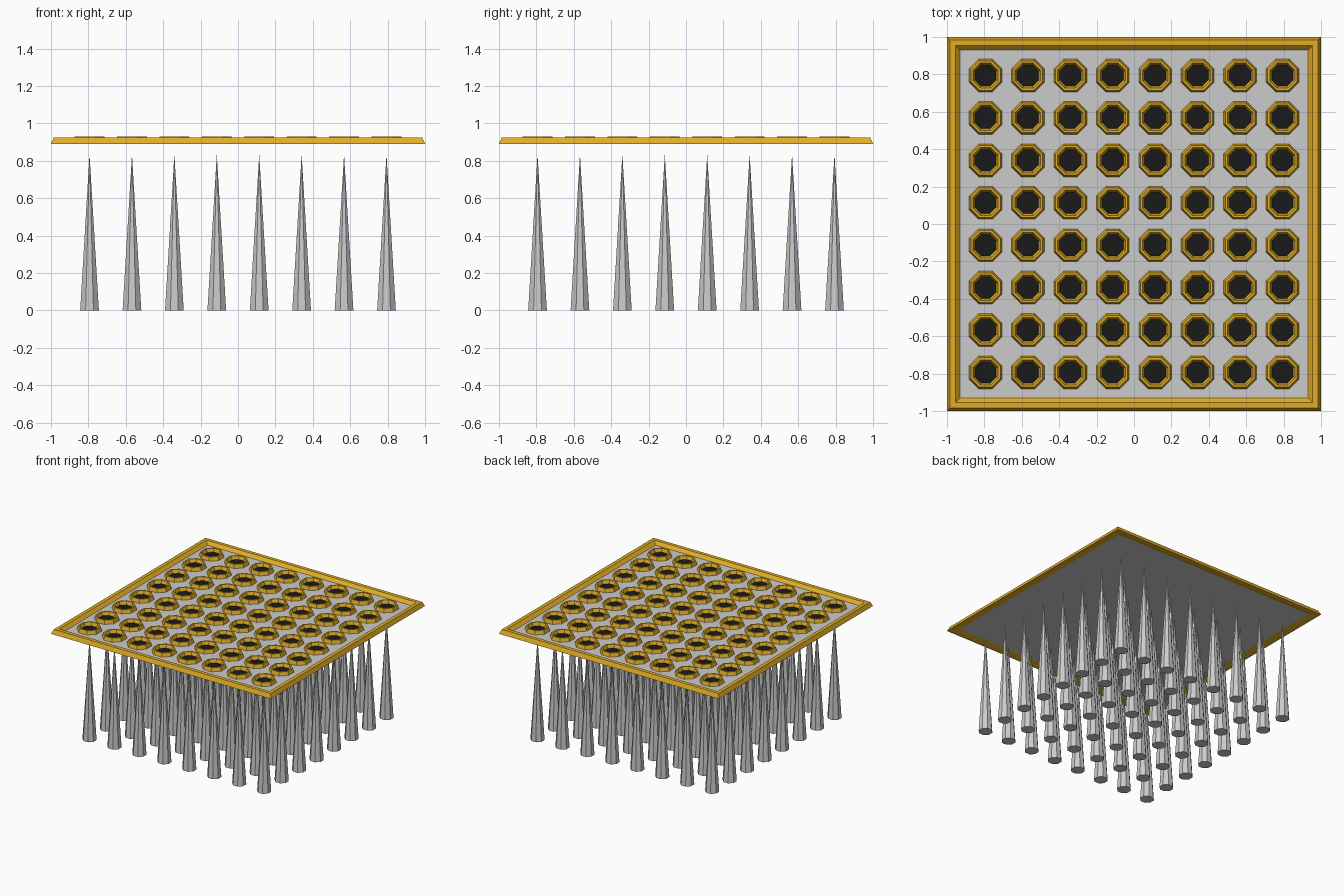
import bpy, bmesh
from math import pi, cos, sin

if "Cube" in bpy.data.objects:
    bpy.data.objects.remove(bpy.data.objects["Cube"])

def material(name, color):
    m = bpy.data.materials.new(name)
    m.diffuse_color = (*color, 1)
    m.use_nodes = True
    m.node_tree.nodes["Principled BSDF"].inputs["Base Color"].default_value = m.diffuse_color
    return m

orange = material("orange_metal", (0.75, 0.42, 0.02))
black = material("black_hole", (0.01, 0.01, 0.01))

def finish(name, bm, mat=None):
    bmesh.ops.recalc_face_normals(bm, faces=bm.faces)
    me = bpy.data.meshes.new(name)
    bm.to_mesh(me)
    bm.free()
    ob = bpy.data.objects.new(name, me)
    bpy.context.collection.objects.link(ob)
    if mat:
        me.materials.append(mat)
    return ob

def revolve(bm, x, y, profile, sides):
    # profile points are (flat-to-centre distance, z); the profile is a closed loop
    k = 1 / cos(pi / sides)
    rings = [[bm.verts.new((x + r * k * cos((i + .5) * 2 * pi / sides),
                            y + r * k * sin((i + .5) * 2 * pi / sides), z))
              for i in range(sides)] for r, z in profile]
    for a, b in zip(rings, rings[1:] + rings[:1]):
        for i in range(sides):
            j = (i + 1) % sides
            bm.faces.new((a[i], a[j], b[j], b[i]))

STEP = 0.2268
grid = [((i - 3.5) * STEP, (j - 3.5) * STEP) for i in range(8) for j in range(8)]
Z = 0.9

# square rim with bevelled edges
bm = bmesh.new()
revolve(bm, 0, 0, [(1.0, 0.89), (0.985, 0.925), (0.955, 0.925), (0.93, Z), (0.975, 0.89)], 4)
finish("rim", bm, orange)

# thin plate inside the rim
bm = bmesh.new()
bmesh.ops.create_grid(bm, x_segments=1, y_segments=1, size=0.95)
bmesh.ops.translate(bm, verts=bm.verts, vec=(0, 0, Z))
finish("plate", bm)

# octagonal collars, one around each hole
bm = bmesh.new()
for x, y in grid:
    revolve(bm, x, y, [(0.088, Z), (0.079, 0.93), (0.068, 0.93), (0.056, Z + 0.001)], 8)
finish("hole_collars", bm, orange)

# black hole discs
bm = bmesh.new()
for x, y in grid:
    k = 0.06 / cos(pi / 8)
    bm.faces.new([bm.verts.new((x + k * cos((i + .5) * pi / 4),
                                y + k * sin((i + .5) * pi / 4), Z + 0.004)) for i in range(8)])
finish("hole_discs", bm, black)

# tall spikes standing below the holes
bm = bmesh.new()
for x, y in grid:
    k = 0.05 / cos(pi / 8)
    base = [bm.verts.new((x + k * cos((i + .5) * pi / 4),
                          y + k * sin((i + .5) * pi / 4), 0)) for i in range(8)]
    tip = bm.verts.new((x, y, 0.835))
    bm.faces.new(base)
    for i in range(8):
        bm.faces.new((base[i], base[(i + 1) % 8], tip))
finish("spikes", bm)
